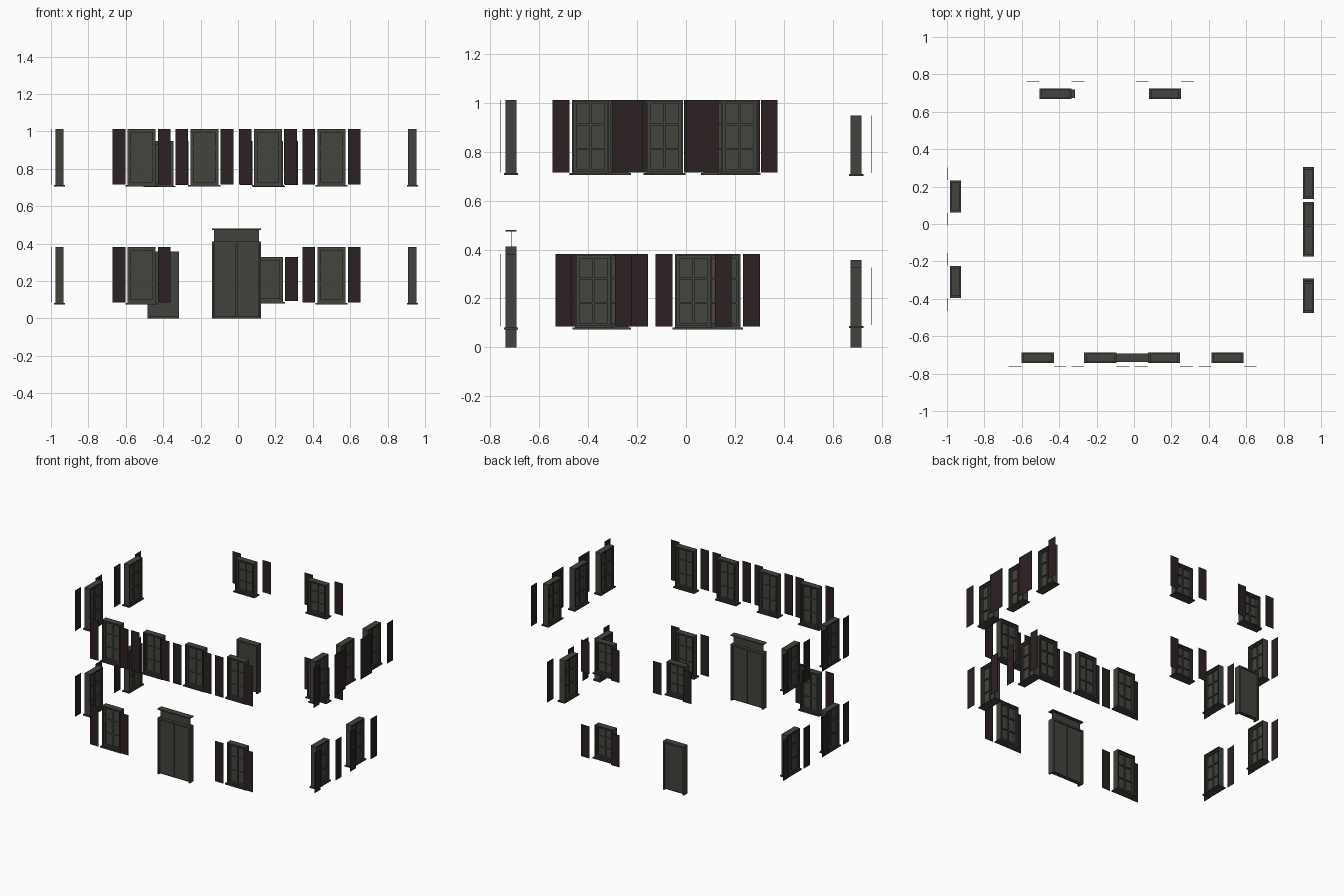
import bpy, bmesh, math
from mathutils import Matrix, Vector

cube = bpy.data.objects.get("Cube")
if cube:
    bpy.data.objects.remove(cube, do_unlink=True)


def material(name, color):
    m = bpy.data.materials.new(name)
    m.use_nodes = True
    m.diffuse_color = (*color, 1)
    m.node_tree.nodes["Principled BSDF"].inputs["Base Color"].default_value = (*color, 1)
    return m


FRAME = material("olive grey frame", (0.055, 0.057, 0.047))
GLASS = material("grey glass", (0.058, 0.058, 0.049))
SHUTTER = material("dark maroon shutter", (0.024, 0.015, 0.016))


def make(name, boxes, mat, matrix):
    """One object from boxes given as (x0, x1, y0, y1, z0, z1)."""
    bm = bmesh.new()
    for x0, x1, y0, y1, z0, z1 in boxes:
        centre = Vector((x0 + x1, y0 + y1, z0 + z1)) / 2
        size = Matrix.Diagonal((x1 - x0, y1 - y0, z1 - z0, 1))
        bmesh.ops.create_cube(bm, size=1, matrix=Matrix.Translation(centre) @ size)
    mesh = bpy.data.meshes.new(name)
    bm.to_mesh(mesh)
    bm.free()
    mesh.materials.append(mat)
    ob = bpy.data.objects.new(name, mesh)
    ob.matrix_world = matrix
    bpy.context.collection.objects.link(ob)


# Each wall: turn about z, outer face of the frames, plane of the shutters
DEPTH = 0.045
WALLS = {
    "front": (0, 0.737, 0.76),
    "left": (90, 0.955, 0.997),
    "back": (180, 0.718, 0.76),
    "right": (-90, 0.977, 0.999),
}


def place(wall, along):
    """Local -y points out of the wall; along is the world x or y."""
    turn = Matrix.Rotation(math.radians(WALLS[wall][0]), 4, "Z")
    offset = (along, 0, 0) if wall in ("front", "back") else (0, along, 0)
    return Matrix.Translation(offset) @ turn


def ring(w, y0, y1, z0, z1, t, bottom=True):
    """Rectangular frame with half width w and bar thickness t."""
    bars = [(-w, -w + t, y0, y1, z0, z1), (w - t, w, y0, y1, z0, z1),
            (-w + t, w - t, y0, y1, z1 - t, z1)]
    if bottom:
        bars.append((-w + t, w - t, y0, y1, z0, z0 + t))
    return bars


def window(wall, level, along, z0, z1):
    matrix = place(wall, along)
    out, shut = -WALLS[wall][1], -WALLS[wall][2]
    back, mid = out + DEPTH, out + DEPTH / 2
    name = f"{wall}_{level}_window"
    # Frame with inner sash
    make(name + "_frame", ring(0.075, out, back, z0, z1, 0.008), FRAME, matrix)
    sash = ring(0.067, out + 0.008, back - 0.008, z0 + 0.008, z1 - 0.008, 0.01)
    # Glazing bars: two columns by three rows
    y0, y1 = mid - 0.009, mid + 0.009
    sash.append((-0.004, 0.004, y0, y1, z0 + 0.018, z1 - 0.018))
    for i in (1, 2):
        z = z0 + (z1 - z0) * i / 3
        sash.append((-0.057, 0.057, y0, y1, z - 0.004, z + 0.004))
    make(name + "_sash", sash, FRAME, matrix)
    make(name + "_glass", [(-0.06, 0.06, mid - 0.002, mid + 0.002, z0 + 0.015, z1 - 0.015)],
         GLASS, matrix)
    make(name + "_sill", [(-0.086, 0.086, out - 0.007, back + 0.006, z0 - 0.008, z0)],
         FRAME, matrix)
    # Pair of thin shutters
    pair = [(min(s * 0.087, s * 0.155), max(s * 0.087, s * 0.155),
             shut - 0.001, shut + 0.001, z0 + 0.004, z1) for s in (-1, 1)]
    make(name + "_shutters", pair, SHUTTER, matrix)


TALL_UP, TALL_LOW = (0.712, 1.012), (0.082, 0.382)
SHORT_UP, SHORT_LOW = (0.709, 0.948), (0.088, 0.327)
LAYOUT = [
    ("front", "upper", (-0.515, -0.18, 0.16, 0.5), TALL_UP),
    ("front", "lower", (-0.515, 0.5), TALL_LOW),
    ("left", "upper", (-0.39, -0.088, 0.219), TALL_UP),
    ("left", "lower", (-0.378, 0.031), TALL_LOW),
    ("right", "upper", (-0.31, 0.147), TALL_UP),
    ("right", "lower", (-0.31, 0.147), TALL_LOW),
    ("back", "upper", (-0.42, 0.165), SHORT_UP),
    ("back", "lower", (0.165,), SHORT_LOW),
]
for wall, level, spots, heights in LAYOUT:
    for along in spots:
        window(wall, level, along, *heights)


def door(wall, along, w, height, leaves):
    matrix = place(wall, along)
    out = -WALLS[wall][1]
    back = out + DEPTH
    make(wall + "_door_frame", ring(w, out, back, 0, height, 0.012, False), FRAME, matrix)
    # Leaves with a narrow gap between them
    inner = w - 0.012
    step = 2 * inner / leaves
    gap = 0.003 if leaves > 1 else 0
    panels = [(-inner + i * step + gap, -inner + (i + 1) * step - gap,
               out + 0.008, back - 0.008, 0.008, height - 0.012) for i in range(leaves)]
    make(wall + "_door_leaves", panels, FRAME, matrix)
    # Thin backing closes the gap, with a threshold below
    make(wall + "_door_backing", [(-inner, inner, out + 0.018, back - 0.018, 0, height - 0.012)],
         FRAME, matrix)


door("front", -0.008, 0.132, 0.412, 2)
door("back", -0.4, 0.085, 0.357, 1)

# Flat panel and cornice over the front door
over = place("front", -0.008)
make("front_door_overpanel", [(-0.12, 0.12, -0.715, -0.713, 0.412, 0.475)], FRAME, over)
make("front_door_cornice", [(-0.132, 0.132, -0.737, -0.692, 0.473, 0.48)], FRAME, over)
